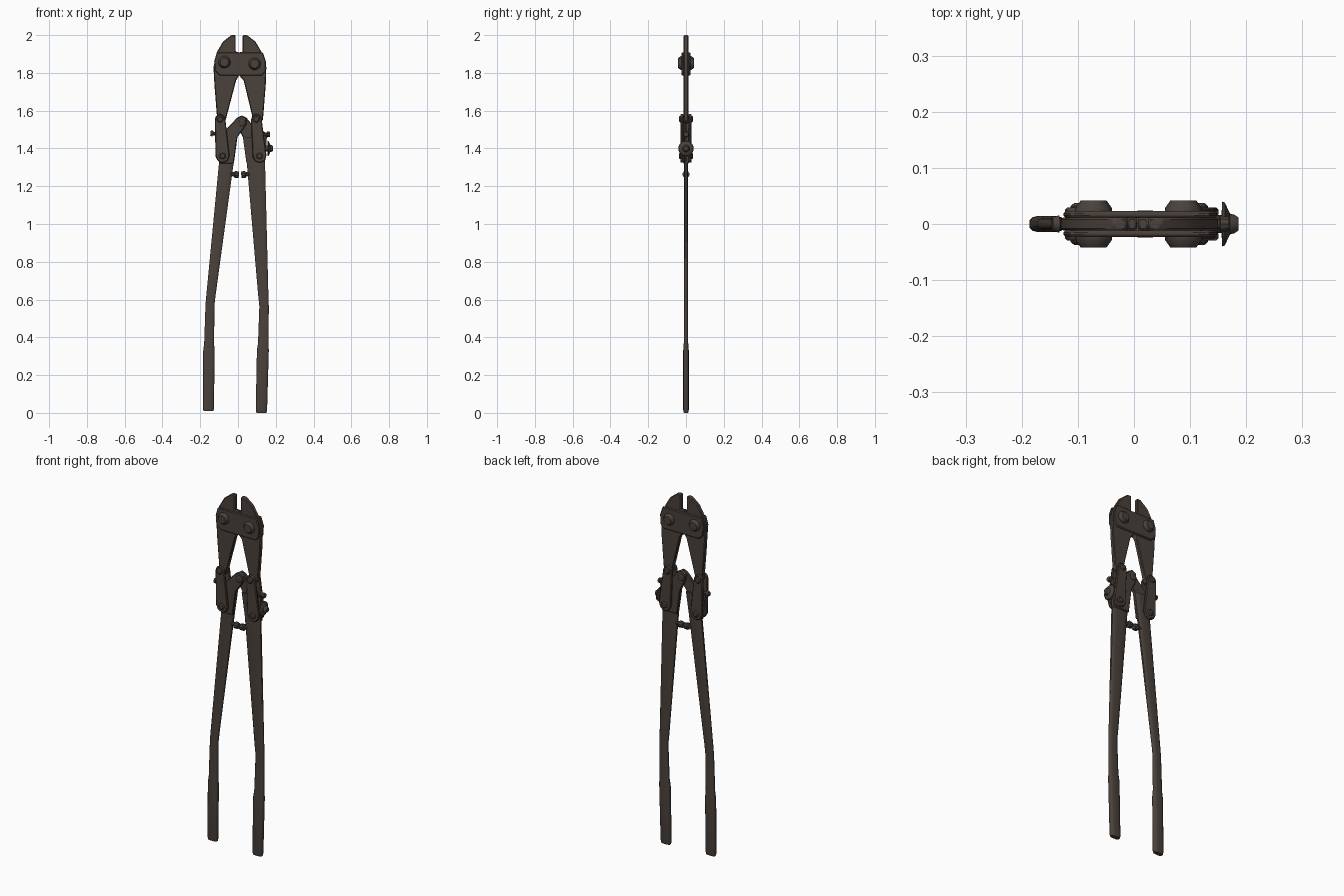
import bpy, bmesh, math
from mathutils import Vector, Matrix

if "Cube" in bpy.data.objects:
    bpy.data.objects.remove(bpy.data.objects["Cube"])


def material(name, rgb):
    m = bpy.data.materials.new(name)
    m.diffuse_color = (*rgb, 1)
    m.use_nodes = True
    m.node_tree.nodes["Principled BSDF"].inputs["Base Color"].default_value = m.diffuse_color
    return m


STEEL = material("dark brown steel", (0.068, 0.053, 0.044))


def finish(name, bm, bevel=0, angle=35):
    bmesh.ops.recalc_face_normals(bm, faces=bm.faces)
    me = bpy.data.meshes.new(name)
    bm.to_mesh(me)
    bm.free()
    ob = bpy.data.objects.new(name, me)
    bpy.context.collection.objects.link(ob)
    me.materials.append(STEEL)
    if bevel:
        b = ob.modifiers.new("bevel", 'BEVEL')
        b.width, b.segments, b.limit_method = bevel, 1, 'ANGLE'
    bpy.ops.object.select_all(action='DESELECT')
    ob.select_set(True)
    bpy.context.view_layer.objects.active = ob
    bpy.ops.object.shade_smooth_by_angle(angle=math.radians(angle))
    return ob


def slab(name, pts, y0, y1, bevel=0.004):
    """Front outline (x, z) extruded from y0 to y1."""
    bm = bmesh.new()
    f = bm.faces.new([bm.verts.new((x, y0, z)) for x, z in pts])
    r = bmesh.ops.extrude_face_region(bm, geom=[f])
    vs = [v for v in r['geom'] if isinstance(v, bmesh.types.BMVert)]
    bmesh.ops.translate(bm, vec=(0, y1 - y0, 0), verts=vs)
    return finish(name, bm, bevel)


def stud(name, start, direction, rings, sides=10):
    """Turned part: rings of (distance, radius) along a direction."""
    bm = bmesh.new()
    rot = Vector((0, 0, 1)).rotation_difference(Vector(direction)).to_matrix().to_4x4()
    mat = Matrix.Translation(start) @ rot
    loops = []
    for d, r in rings:
        loops.append([bm.verts.new(mat @ Vector((r * math.cos(2 * math.pi * i / sides),
                      r * math.sin(2 * math.pi * i / sides), d))) for i in range(sides)])
    bridge(bm, loops)
    return finish(name, bm)


def bridge(bm, loops):
    n = len(loops[0])
    for a, b in zip(loops, loops[1:]):
        for i in range(n):
            bm.faces.new((a[i], a[(i + 1) % n], b[(i + 1) % n], b[i]))
    bm.faces.new(loops[0])
    bm.faces.new(loops[-1])


def bar(name, rows, sides=12):
    """Flattened tube: rows of (z, left x, right x, half thickness)."""
    bm = bmesh.new()
    loops = []
    for z, xl, xr, t in rows:
        ring = []
        for i in range(sides):
            a = 2 * math.pi * (i + 0.5) / sides
            c, s = math.cos(a), math.sin(a)
            px = math.copysign(abs(c) ** 0.6, c) / math.cos(math.pi / sides) ** 0.6
            py = math.copysign(abs(s) ** 0.6, s)
            ring.append(bm.verts.new(((xl + xr) / 2 + px * (xr - xl) / 2, py * t, z)))
        loops.append(ring)
    bridge(bm, loops)
    return finish(name, bm, angle=50)


def link(name, a, b, ra, rb, y0, y1):
    """Rounded strap between two pivots."""
    a, b = Vector(a), Vector(b)
    base = math.atan2(a.y - b.y, a.x - b.x)
    pts = []
    for c, r, off in ((a, ra, -90), (b, rb, 90)):
        for k in range(5):
            t = base + math.radians(off + 45 * k)
            pts.append((c.x + r * math.cos(t), c.y + r * math.sin(t)))
    return slab(name, pts, y0, y1)


# Jaws
slab("left_jaw", [(-0.012, 2.0), (-0.035, 2.0), (-0.08, 1.965), (-0.112, 1.91), (-0.13, 1.83),
                  (-0.125, 1.74), (-0.11, 1.55), (-0.085, 1.53), (-0.068, 1.54),
                  (-0.01, 1.76), (0.005, 1.785), (0.005, 1.91), (-0.012, 1.912)], -0.012, 0.012)
slab("right_jaw", [(0.025, 2.0), (0.048, 2.0), (0.093, 1.965), (0.125, 1.91), (0.15, 1.83),
                   (0.147, 1.74), (0.132, 1.55), (0.105, 1.53), (0.083, 1.54),
                   (0.03, 1.76), (0.007, 1.785), (0.007, 1.91), (0.025, 1.912)], -0.012, 0.012)

# Jaw cover plates and their bolts
plate = [(-0.112, 1.908), (0.132, 1.908), (0.148, 1.86), (0.146, 1.805), (0.125, 1.785),
         (-0.095, 1.785), (-0.122, 1.81), (-0.126, 1.86)]
for side, s in (("front", -1), ("back", 1)):
    slab(side + "_jaw_plate", plate, s * 0.011, s * 0.023)
    for lr, x, z in (("left", -0.072, 1.857), ("right", 0.088, 1.848)):
        stud(f"{side}_{lr}_jaw_bolt", (x, s * 0.02, z), (0, s, 0),
             [(0, 0.033), (0.008, 0.033), (0.022, 0.023)])

# Link straps with rivets
links = (("left", (-0.095, 1.555), (-0.082, 1.36), 0.028, 0.037),
         ("right", (0.097, 1.555), (0.114, 1.36), 0.028, 0.037))
for lr, a, b, ra, rb in links:
    for side, s in (("front", -1), ("back", 1)):
        link(f"{side}_{lr}_link", a, b, ra, rb, s * 0.014, s * 0.029)
        for pos, p in (("upper", a), ("lower", b)):
            stud(f"{side}_{lr}_{pos}_rivet", (p[0], s * 0.026, p[1]), (0, s, 0),
                 [(0, 0.018), (0.006, 0.018), (0.011, 0.012)])

# Handle heads meeting at the centre pivot
slab("left_handle_head", [(-0.1, 1.32), (-0.115, 1.46), (-0.055, 1.51), (-0.005, 1.562), (0.02, 1.575),
                          (0.043, 1.56), (0.046, 1.53), (0.02, 1.49), (-0.003, 1.46),
                          (-0.022, 1.32)], -0.016, 0.002)
slab("right_handle_head", [(0.143, 1.32), (0.154, 1.48), (0.085, 1.515), (0.045, 1.562), (0.02, 1.575),
                           (-0.003, 1.56), (-0.006, 1.53), (0.01, 1.49), (0.026, 1.46),
                           (0.045, 1.32)], -0.002, 0.016)
for s in (-1, 1):
    stud("pivot_rivet", (0.02, s * 0.012, 1.535), (0, s, 0),
         [(0, 0.02), (0.007, 0.02), (0.012, 0.013)])

# Handles with thicker grips at the bottom
bar("left_handle", [(0.01, -0.183, -0.13, 0.012), (0.025, -0.186, -0.127, 0.015),
                    (0.33, -0.184, -0.124, 0.015), (0.37, -0.179, -0.127, 0.012),
                    (0.575, -0.172, -0.124, 0.011), (0.62, -0.168, -0.119, 0.011),
                    (1.33, -0.1, -0.022, 0.011), (1.46, -0.1, -0.003, 0.012)])
bar("right_handle", [(0.0, 0.098, 0.15, 0.012), (0.015, 0.094, 0.154, 0.015),
                     (0.33, 0.1, 0.163, 0.015), (0.37, 0.106, 0.162, 0.012),
                     (0.565, 0.113, 0.163, 0.011), (0.62, 0.107, 0.161, 0.011),
                     (1.33, 0.046, 0.143, 0.011), (1.46, 0.027, 0.146, 0.012)])

# Stop bumpers between the handles
stud("left_stop", (-0.04, 0, 1.265), (1, 0, -0.1), [(0, 0.011), (0.02, 0.011), (0.024, 0.019), (0.045, 0.016)])
stud("right_stop", (0.062, 0, 1.265), (-1, 0, -0.1), [(0, 0.011), (0.02, 0.011), (0.024, 0.019), (0.045, 0.016)])

# Adjusting screws on the outer edges
stud("left_screw", (-0.1, 0, 1.475), (-1, 0, 0.12), [(0, 0.01), (0.032, 0.01), (0.034, 0.016), (0.046, 0.013)])
stud("right_screw", (0.13, 0, 1.475), (1, 0, 0), [(0, 0.01), (0.022, 0.01), (0.024, 0.016), (0.039, 0.013)])
stud("right_knob", (0.12, 0, 1.4), (1, 0, 0),
     [(0, 0.016), (0.036, 0.016), (0.037, 0.041), (0.042, 0.039), (0.051, 0.019), (0.059, 0.017), (0.066, 0.012)], 14)
